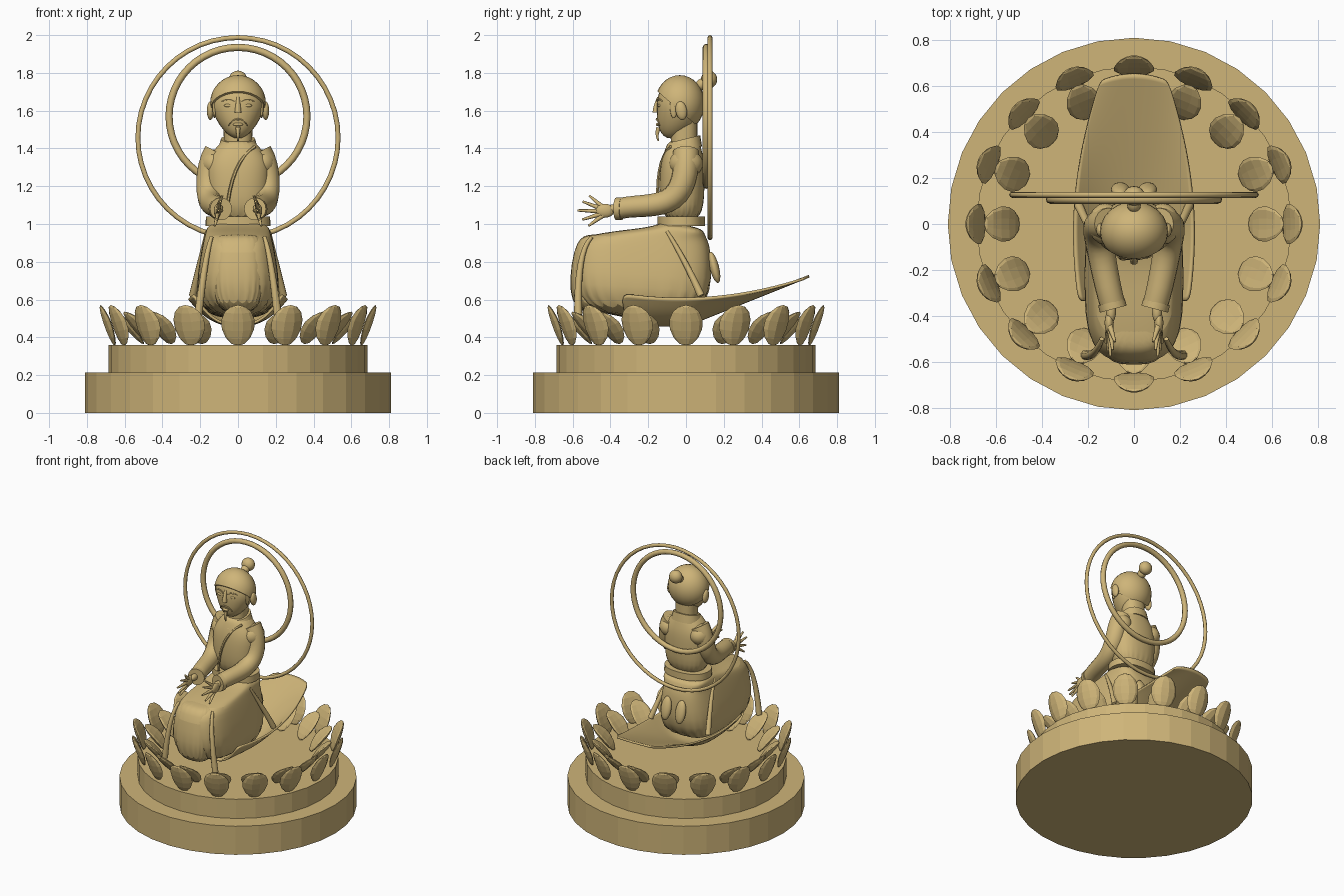
import bpy, bmesh
from math import sin, cos, pi, tau, radians, copysign
from mathutils import Vector, Matrix

cube = bpy.data.objects.get("Cube")
if cube:
    bpy.data.objects.remove(cube, do_unlink=True)

gold = bpy.data.materials.new("pale_gold")
gold.use_nodes = True
gold.diffuse_color = (.62, .46, .19, 1)
gold.node_tree.nodes["Principled BSDF"].inputs["Base Color"].default_value = gold.diffuse_color


def finish(name, bm, smooth=True, soften=False):
    """Turn a bmesh into a gold object, smooth shaded or faceted."""
    bmesh.ops.recalc_face_normals(bm, faces=bm.faces)
    mesh = bpy.data.meshes.new(name)
    bm.to_mesh(mesh)
    bm.free()
    mesh.materials.append(gold)
    part = bpy.data.objects.new(name, mesh)
    bpy.context.collection.objects.link(part)
    if smooth:
        bpy.ops.object.select_all(action='DESELECT')
        bpy.context.view_layer.objects.active = part
        part.select_set(True)
        bpy.ops.object.shade_smooth_by_angle(angle=radians(50))
    if soften:
        subdivision = part.modifiers.new("soften", 'SUBSURF')
        subdivision.levels = subdivision.render_levels = 2
    return part


def skin(name, rings, soften):
    """Bridge neighbouring rings of points and cap both ends."""
    bm = bmesh.new()
    loops = [[bm.verts.new(point) for point in ring] for ring in rings]
    for low, high in zip(loops, loops[1:]):
        for i in range(len(low)):
            bm.faces.new((low[i - 1], low[i], high[i], high[i - 1]))
    bm.faces.new(loops[0])
    bm.faces.new(loops[-1])
    return finish(name, bm, True, soften)


def body(name, sections, power=2.3, drop=0, soften=True, sides=24):
    """Stack rounded sections of (height, front, back, half width)."""
    def rounded(value):
        return copysign(abs(value) ** (2 / power), value)

    rings = []
    for height, front, back, half_width in sections:
        ring = []
        for k in range(sides):
            angle = tau * k / sides
            depth = (1 + rounded(sin(angle))) / 2
            ring.append((half_width * rounded(cos(angle)),
                         front + (back - front) * depth, height - drop * depth))
        rings.append(ring)
    return skin(name, rings, soften)


def bezier(points, t):
    points = [Vector(point) for point in points]
    while len(points) > 1:
        points = [a.lerp(b, t) for a, b in zip(points, points[1:])]
    return points[0]


def tube(name, controls, start, end, sides=10, steps=8):
    """Sweep a round section, changing from start to end radius, along a curve."""
    path = [bezier(controls, i / steps) for i in range(steps + 1)]
    heading = path[1] - path[0]
    turn = heading.to_track_quat('Z', 'Y')
    rings = []
    for i, point in enumerate(path):
        ahead = path[min(i + 1, steps)] - path[max(i - 1, 0)]
        turn = heading.rotation_difference(ahead) @ turn
        heading = ahead
        radius = start + (end - start) * i / steps
        rings.append([point + turn @ Vector((radius * cos(tau * k / sides), radius * sin(tau * k / sides), 0))
                      for k in range(sides)])
    return skin(name, rings, False)


def ball(segments=16, rings=10):
    bm = bmesh.new()
    bmesh.ops.create_uvsphere(bm, u_segments=segments, v_segments=rings, radius=1)
    return bm


def place(bm, centre, size, turn=Matrix()):
    bm.transform(Matrix.Translation(centre) @ turn @ Matrix.Diagonal((*size, 1)))


def blob(name, centre, size, tilt=0):
    bm = ball()
    place(bm, centre, size, Matrix.Rotation(radians(tilt), 4, 'X'))
    return finish(name, bm)


# Two-step round pedestal
for name, radius, bottom, top in (("lower_base", .81, 0, .215), ("upper_base", .685, .215, .36)):
    bm = bmesh.new()
    bmesh.ops.create_cone(bm, cap_ends=True, segments=32, radius1=radius, radius2=radius, depth=top - bottom,
                          matrix=Matrix.Translation((0, 0, (bottom + top) / 2)))
    finish(name, bm, smooth=False)

# Two circles of faceted, cupped lotus petals
for name, radius, height, lean, half_width in (("outer_petal", .69, .463, 20, .09),
                                               ("inner_petal", .575, .45, 42, .078)):
    for k in range(16):
        bm = ball(10, 7)
        for vert in bm.verts:
            vert.co.y *= 1 + .1 * min(vert.co.z, 0)
            vert.co.x -= vert.co.y ** 2
        place(bm, (radius, 0, height), (.02, half_width, .115), Matrix.Rotation(radians(lean), 4, 'Y'))
        bm.transform(Matrix.Rotation(k * pi / 8, 4, 'Z'))
        finish(name, bm, smooth=False)

# Halo rings behind the figure
for name, depth, height, radius, thickness in (("outer_halo", .127, 1.457, .53, .013),
                                               ("inner_halo", .107, 1.57, .365, .019)):
    bpy.ops.mesh.primitive_torus_add(location=(0, depth, height), rotation=(pi / 2, 0, 0),
                                     major_radius=radius, minor_radius=thickness,
                                     major_segments=48, minor_segments=8)
    halo = bpy.context.object
    halo.name = name
    halo.data.materials.append(gold)
    bpy.ops.object.shade_smooth_by_angle(angle=radians(50))

# Seated robe: lap, knees, hem and the panel between the knees
body("skirt", [(1.02, -.13, .09, .16), (.98, -.16, .1, .17), (.95, -.56, .12, .18),
               (.86, -.6, .14, .2), (.5, -.62, .13, .25)], power=3.2, drop=.04)
body("front_panel", [(.95, -.52, -.3, .12), (.91, -.6, -.3, .14), (.5, -.64, -.3, .16)], power=3)

# Train: a sheet cupped around the hips that sweeps up behind
bm = bmesh.new()
bmesh.ops.create_grid(bm, x_segments=12, y_segments=12, size=1)
for vert in bm.verts:
    across, y = vert.co.x, .17 + .48 * vert.co.y
    middle = .47 + .4 * max(y, 0)
    edge = .61 + .25 * y * y
    vert.co = (across * (.255 - .25 * y * y), y - .03 * across ** 2,
               middle + (edge - middle) * abs(across) ** 2.5)
train = finish("robe_train", bm, soften=True)
train.modifiers.new("thickness", 'SOLIDIFY').thickness = .014

# Torso, belt and collar
body("torso", [(1, -.13, .09, .16), (1.2, -.145, .1, .165), (1.33, -.135, .1, .175),
               (1.4, -.11, .08, .12), (1.45, -.09, .07, .08)])
body("belt", [(.99, -.15, .1, .172), (1.04, -.15, .1, .17)], soften=False)
body("collar", [(1.37, -.12, .085, .11), (1.43, -.09, .075, .09)], drop=-.04, soften=False)
body("neck", [(1.38, -.08, .06, .07), (1.54, -.08, .06, .08)], soften=False)
tube("robe_overlap", [(.09, -.08, 1.41), (-.04, -.17, 1.33), (-.06, -.145, 1.05)], .009, .009, 6)

# Head: a ball narrowed and pushed forward towards the chin
bm = ball(24, 16)
for vert in bm.verts:
    jaw = max(-vert.co.z, 0)
    vert.co.x *= 1 - .25 * jaw
    vert.co.y -= .35 * jaw ** 2
place(bm, (0, -.035, 1.62), (.138, .12, .167))
finish("head", bm)

# Swept-back hair: a ball cut along a hairline falling to the nape, with a bun
bm = ball(24, 16)
place(bm, (0, -.033, 1.638), (.148, .132, .15))
cut = bmesh.ops.bisect_plane(bm, geom=bm.verts[:] + bm.edges[:] + bm.faces[:], clear_inner=True,
                             plane_co=(0, -.16, 1.71), plane_no=(0, .7, .8))
bmesh.ops.holes_fill(bm, edges=[item for item in cut["geom_cut"] if isinstance(item, bmesh.types.BMEdge)])
finish("hair", bm)
blob("hair_bun", (0, .122, 1.765), (.048, .043, .047))
blob("bun_tie", (0, .085, 1.74), (.03, .04, .03), 35)

# Nose, mouth and beard
tube("nose", [(0, -.145, 1.67), (0, -.16, 1.63), (0, -.16, 1.59)], .008, .018)
blob("lips", (0, -.15, 1.527), (.027, .01, .009))
tube("goatee", [(0, -.145, 1.51), (0, -.16, 1.47), (0, -.145, 1.44)], .013, .004)

for s, side in ((1, "left"), (-1, "right")):
    # Features on each side of the face
    blob(side + "_eye", (s * .05, -.14, 1.627), (.024, .01, .009))
    tube(side + "_brow", [(s * .018, -.15, 1.65), (s * .05, -.15, 1.67), (s * .085, -.125, 1.65)], .006, .004, 6)
    tube(side + "_moustache", [(0, -.155, 1.555), (s * .04, -.15, 1.55), (s * .05, -.14, 1.52)], .006, .003, 6)
    blob(side + "_ear", (s * .146, -.025, 1.6), (.019, .03, .05), 10)
    blob(side + "_sideburn", (s * .125, -.065, 1.62), (.01, .02, .06))

    # Arm bent forward, with a cuffed sleeve
    blob(side + "_shoulder", (s * .125, 0, 1.32), (.075, .09, .075))
    tube(side + "_sleeve", [(s * .11, 0, 1.38), (s * .19, 0, 1.26), (s * .15, 0, 1.04),
                            (s * .14, -.2, 1.12), (s * .09, -.36, 1.08)], .07, .055, 16, 14)
    tube(side + "_cuff", [(s * .098, -.34, 1.08), (s * .09, -.37, 1.08)], .06, .06, 16, 1)

    # Open hand with fingers fanned from thumb down to little finger
    blob(side + "_wrist", (s * .1, -.38, 1.08), (.022, .05, .024))
    blob(side + "_palm", (s * .108, -.43, 1.07), (.02, .05, .037))
    for i, finger in enumerate(("thumb", "index", "middle", "ring", "little")):
        fan = radians(40 - 19 * i)
        reach = .14 - .02 * abs(i - 2)
        root = Vector((s * .108, -.435, 1.085 - .009 * i))
        tip = root + Vector((s * .01 * (i - 2.5), -reach * cos(fan), reach * sin(fan)))
        tube(f"{side}_{finger}_finger", [root, tip], .014, .006, 8, 3)

    # Sash ends at the back and folds of the robe
    blob(side + "_sash_end", (s * .06, .15, .77), (.04, .025, .085), 14)
    tube(side + "_hip_fold", [(s * .165, -.1, .96), (s * .2, 0, .8), (s * .24, .08, .62)], .01, .02)
    tube(side + "_knee_fold", [(s * .14, -.5, .93), (s * .17, -.58, .85), (s * .21, -.57, .52)], .01, .022)
